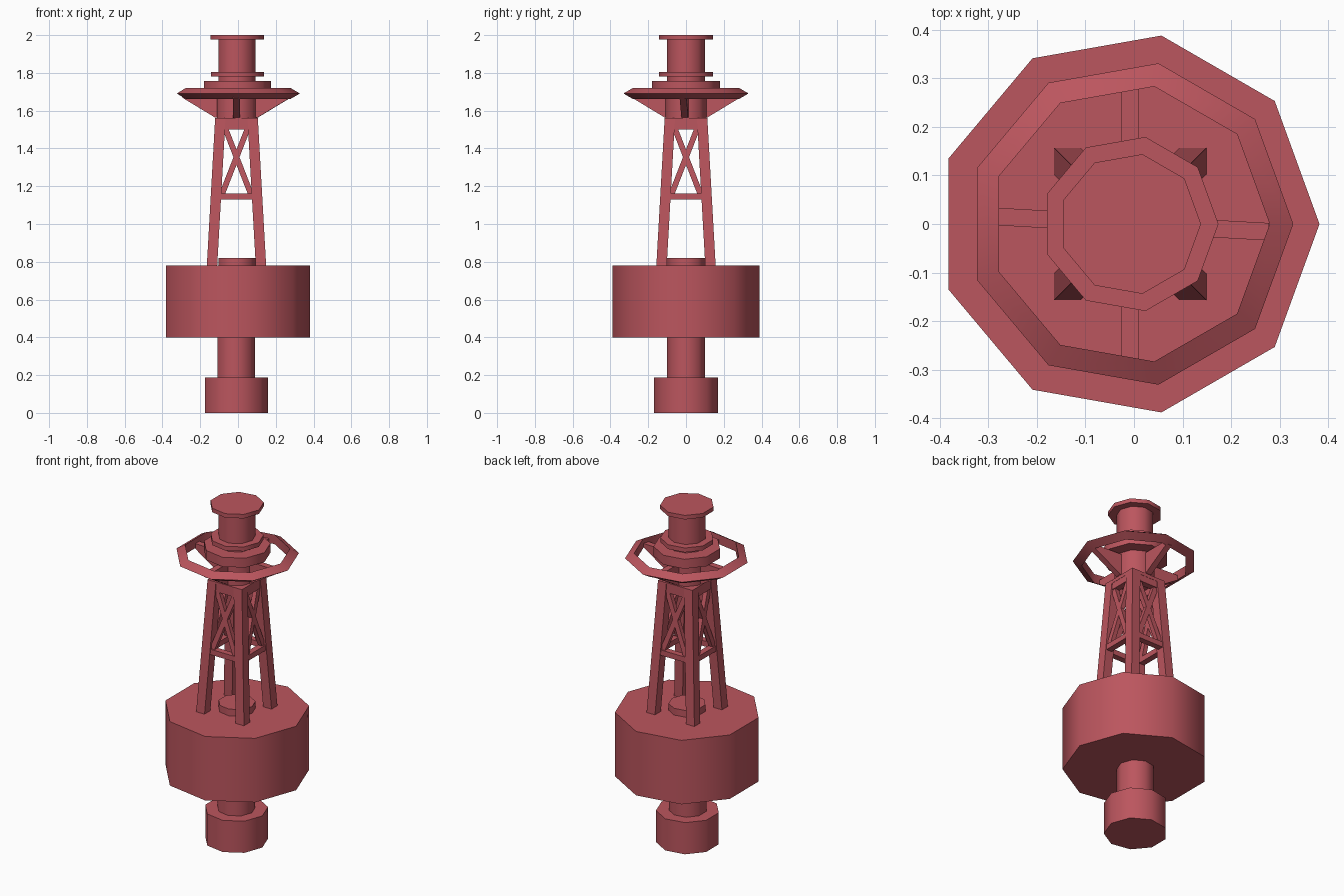
import bpy, bmesh, math
from mathutils import Vector, Matrix

if "Cube" in bpy.data.objects:
    bpy.data.objects.remove(bpy.data.objects["Cube"])

red = bpy.data.materials.new("buoy_red")
red.diffuse_color = (0.50, 0.092, 0.112, 1)
red.use_nodes = True
red.node_tree.nodes["Principled BSDF"].inputs["Base Color"].default_value = red.diffuse_color
N = 9            # sides of every round part
CX = -0.008      # axis of the tower
FX = -0.012      # axis of the float and ballast


def make(name, verts, faces, smooth=False):
    me = bpy.data.meshes.new(name)
    me.from_pydata([tuple(v) for v in verts], [], faces)
    bm = bmesh.new()
    bm.from_mesh(me)
    bmesh.ops.recalc_face_normals(bm, faces=bm.faces)
    bm.to_mesh(me)
    bm.free()
    me.materials.append(red)
    ob = bpy.data.objects.new(name, me)
    bpy.context.collection.objects.link(ob)
    if smooth:
        bpy.ops.object.select_all(action='DESELECT')
        ob.select_set(True)
        bpy.context.view_layer.objects.active = ob
        bpy.ops.object.shade_smooth_by_angle(angle=math.radians(50))
    return ob


def drum(name, r, z0, z1, cx):
    """Nine-sided prism with a corner towards +x."""
    verts = [(cx + r * math.cos(math.tau * i / N), r * math.sin(math.tau * i / N), z)
             for z in (z0, z1) for i in range(N)]
    faces = [list(range(N)), list(range(N, 2 * N))]
    faces += [(i, (i + 1) % N, N + (i + 1) % N, N + i) for i in range(N)]
    return make(name, verts, faces, True)


BOX = [(0, 1, 2, 3), (4, 5, 6, 7)] + [(i, (i + 1) % 4, 4 + (i + 1) % 4, 4 + i) for i in range(4)]


def bar(name, p, q, u, v, turn=0):
    """Four-sided bar from p to q, half sizes u and v, turned about the tower axis."""
    p, q, u, v = map(Vector, (p, q, u, v))
    m = Matrix.Translation((CX, 0, 0)) @ Matrix.Rotation(turn, 4, 'Z')
    verts = [m @ (e + a * u + b * v) for e in (p, q)
             for a, b in ((-1, -1), (1, -1), (1, 1), (-1, 1))]
    return make(name, verts, BOX)


# float, ballast and pipe
drum("ballast_weight", 0.172, 0, 0.188, FX)
drum("lower_pipe", 0.103, 0.188, 0.40, FX)
drum("float_body", 0.394, 0.40, 0.78, FX)
drum("deck_hatch", 0.101, 0.78, 0.82, CX)

# lantern stack
drum("lantern_pedestal", 0.11, 1.56, 1.70, CX)
drum("lantern_collar", 0.182, 1.70, 1.756, CX)
drum("lantern_body", 0.101, 1.756, 1.976, CX)
drum("lantern_flange", 0.145, 1.78, 1.806, CX)
drum("lantern_cap", 0.146, 1.976, 2.0, CX)

# guard ring with a triangular section
section = [(0.336, 1.691), (0.2875, 1.719), (0.2875, 1.663)]
verts = [(CX + r * math.cos(math.tau * i / N), r * math.sin(math.tau * i / N), z)
         for i in range(N) for r, z in section]
faces = [(3 * i + j, 3 * i + (j + 1) % 3, 3 * ((i + 1) % N) + (j + 1) % 3, 3 * ((i + 1) % N) + j)
         for i in range(N) for j in range(3)]
make("guard_ring", verts, faces, True)


# tower: outer half width shrinks with height
def outer(z):
    return 0.157 + (0.113 - 0.157) * (z - 0.78) / 0.78


H = 0.0275       # half thickness of a leg
for k in range(4):
    t = k * math.pi / 2
    a, b = outer(0.77) - H, outer(1.56) - H
    bar(f"tower_leg_{k + 1}", (a, -a, 0.77), (b, -b, 1.56), (H, 0, 0), (0, H, 0), t)

    # horizontal beams
    for label, z, h in (("upper", 1.53, 0.029), ("lower", 1.146, 0.016)):
        y, x = -(outer(z) - 0.022), outer(z) - H
        bar(f"{label}_beam_{k + 1}", (-x, y, z), (x, y, z), (0, 0.018, 0), (0, 0, h), t)

    # crossed braces
    z0, z1 = 1.16, 1.51
    x0, x1 = outer(z0) - 0.06, outer(z1) - 0.055
    for s in (-1, 1):
        bar(f"cross_brace_{k + 1}_{'left' if s < 0 else 'right'}",
            (s * x0, -outer(z0) + 0.024, z0), (-s * x1, -outer(z1) + 0.024, z1),
            (0.016, 0, 0), (0, 0.013, 0), t)

    # gusset arms carrying the ring; the x pair is slightly askew
    turn = t - (math.radians(3.2) if k % 2 == 0 else 0)
    prof = [(0.09, 1.56), (0.115, 1.565), (0.285, 1.668), (0.285, 1.69), (0.09, 1.69)]
    m = Matrix.Translation((CX, 0, 0)) @ Matrix.Rotation(turn, 4, 'Z')
    n = len(prof)
    verts = [m @ Vector((r, w, z)) for w in (-0.018, 0.018) for r, z in prof]
    faces = [list(range(n)), list(range(n, 2 * n))]
    faces += [(i, (i + 1) % n, n + (i + 1) % n, n + i) for i in range(n)]
    make(f"ring_arm_{k + 1}", verts, faces)

# plate closing the top of the tower
bar("tower_top_plate", (0, 0, 1.54), (0, 0, 1.56), (0.112, 0, 0), (0, 0.112, 0))
